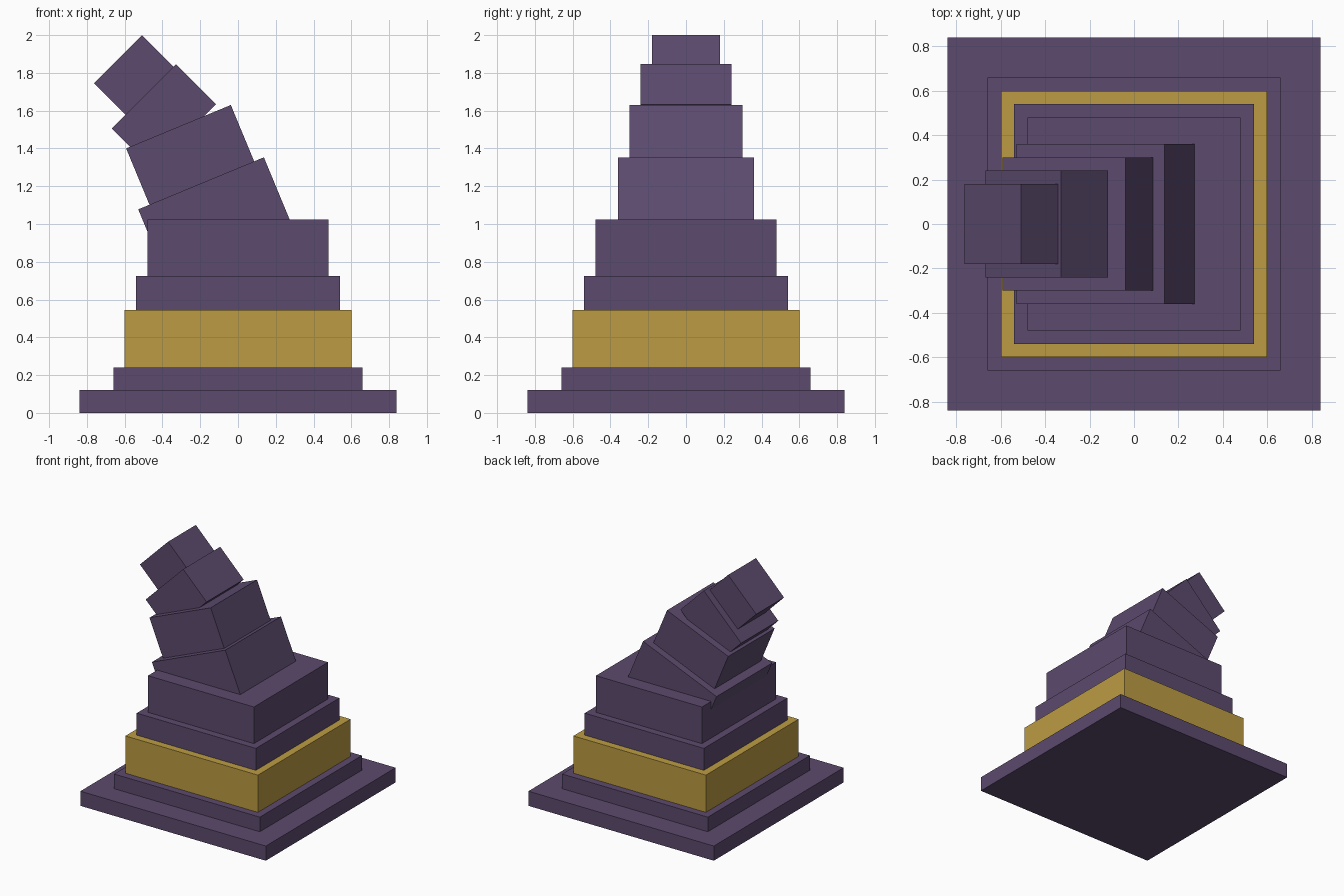
import bpy
from math import sin, cos, radians
from mathutils import Vector

if "Cube" in bpy.data.objects:
    bpy.data.objects.remove(bpy.data.objects["Cube"], do_unlink=True)


def material(name, colour):
    mat = bpy.data.materials.new(name)
    mat.use_nodes = True
    mat.diffuse_color = (*colour, 1)
    mat.node_tree.nodes["Principled BSDF"].inputs["Base Color"].default_value = (*colour, 1)
    return mat


purple = material("dusky purple", (0.107, 0.069, 0.155))
gold = material("old gold", (0.50, 0.33, 0.055))


def block(name, half, height, centre, mat, tilt=0):
    """Square block, leaning towards -x by tilt."""
    bpy.ops.mesh.primitive_cube_add(size=1, location=centre, rotation=(0, -tilt, 0))
    obj = bpy.context.object
    obj.name = name
    obj.scale = (2 * half, 2 * half, height)
    bpy.ops.object.transform_apply(location=False, rotation=False, scale=True)
    obj.data.materials.append(mat)


# Upright steps, stacked from the ground
z = 0
for name, half, height, mat in [
    ("base_slab", 0.84, 0.12, purple),
    ("lower_step", 0.66, 0.12, purple),
    ("gold_band", 0.60, 0.305, gold),
    ("middle_step", 0.54, 0.18, purple),
    ("upper_step", 0.48, 0.30, purple),
]:
    block(name, half, height, (0, 0, z + height / 2), mat)
    z += height

# Leaning blocks, each placed by its upper right corner and sunk into the one below
for name, half, height, degrees, x, top in [
    ("leaning_block_lower", 0.36, 0.42, 22.5, 0.137, 1.353),
    ("leaning_block_upper", 0.30, 0.36, 22.5, -0.038, 1.630),
    ("bent_block", 0.24, 0.30, 45, -0.329, 1.846),
    ("tip_block", 0.18, 0.30, 45, -0.508, 2.0),
]:
    a = radians(degrees)
    across = Vector((cos(a), 0, sin(a)))
    up = Vector((-sin(a), 0, cos(a)))
    centre = Vector((x, 0, top)) - across * half - up * height / 2
    block(name, half, height, centre, purple, a)
